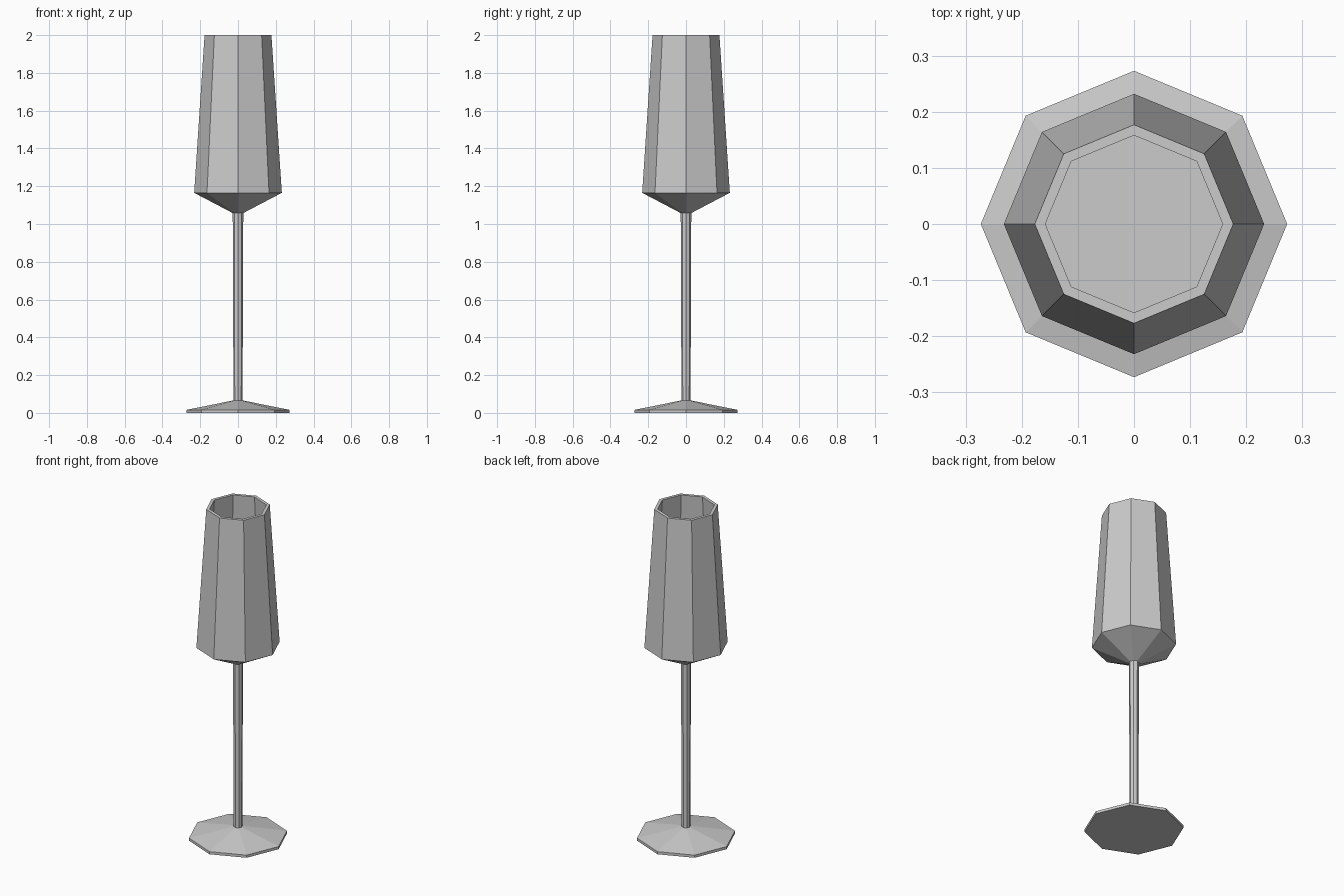
import bpy, bmesh, math

if "Cube" in bpy.data.objects:
    bpy.data.objects.remove(bpy.data.objects["Cube"])

SIDES = 8

def lathe(name, profile):
    """Spin an (r, z) profile into a flat-faced octagonal solid, capping both ends."""
    bm = bmesh.new()
    rings = []
    for r, z in profile:
        rings.append([bm.verts.new((r * math.cos(2 * math.pi * i / SIDES),
                                    r * math.sin(2 * math.pi * i / SIDES), z))
                      for i in range(SIDES)])
    for a, b in zip(rings, rings[1:]):
        for i in range(SIDES):
            j = (i + 1) % SIDES
            bm.faces.new((a[i], a[j], b[j], b[i]))
    bm.faces.new(rings[0][::-1])
    bm.faces.new(rings[-1])
    bmesh.ops.recalc_face_normals(bm, faces=bm.faces)
    mesh = bpy.data.meshes.new(name)
    bm.to_mesh(mesh)
    bm.free()
    obj = bpy.data.objects.new(name, mesh)
    bpy.context.collection.objects.link(obj)
    return obj

# Foot: thin rim with a shallow cone
lathe("foot", [(0.273, 0.0), (0.273, 0.016), (0.025, 0.066)])

# Stem: slender, very slightly flared at the top
lathe("stem", [(0.024, 0.06), (0.028, 1.062)])

# Bowl: outer cone, tapering wall, rim, then the hollow with its flat floor
lathe("bowl", [(0.028, 1.058), (0.232, 1.165), (0.177, 2.0),
               (0.158, 2.0), (0.212, 1.175)])
